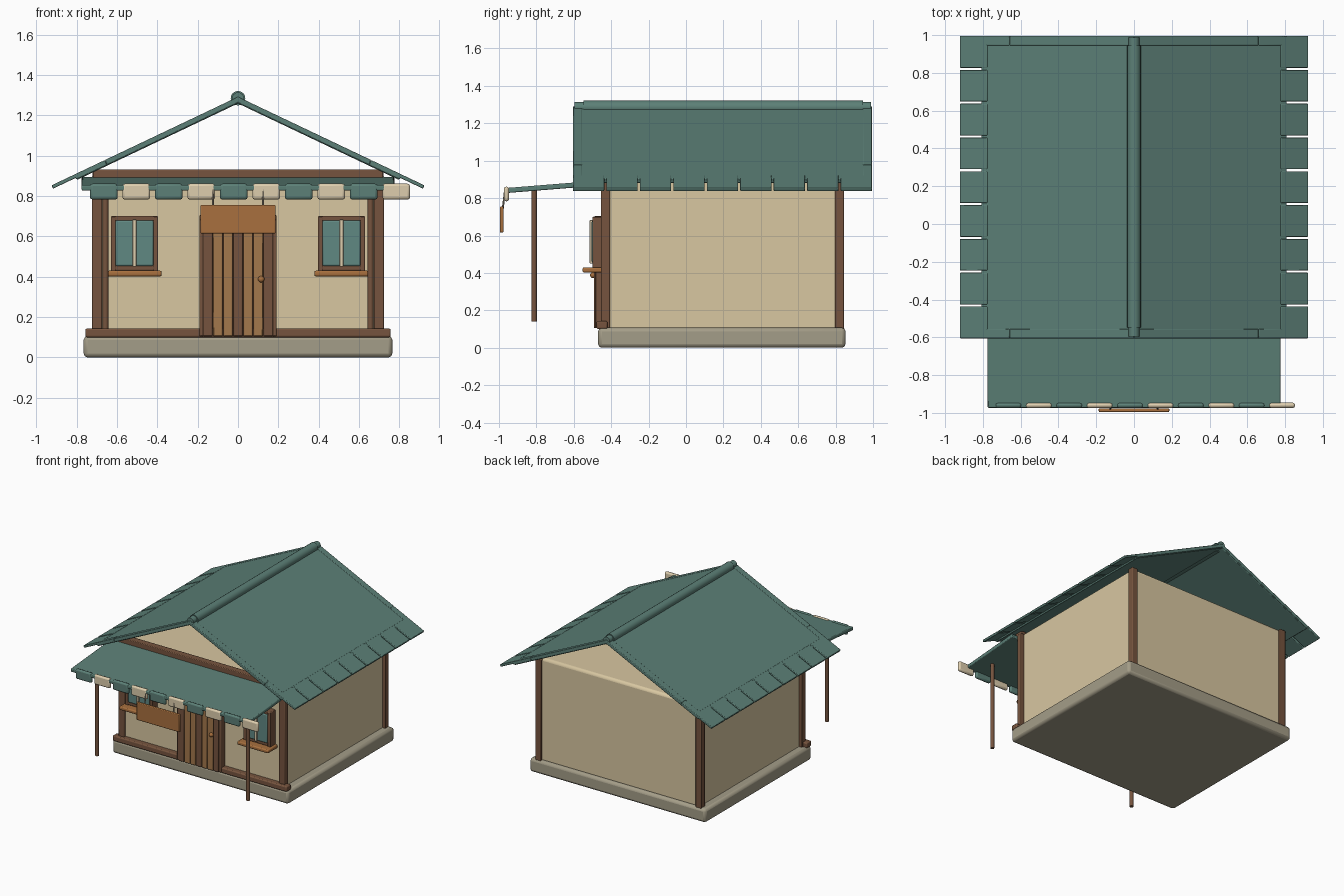
import bpy, bmesh, math
from mathutils import Matrix, Vector

if "Cube" in bpy.data.objects:
    bpy.data.objects.remove(bpy.data.objects["Cube"])


def material(name, r, g, b):
    """Flat material from 0-255 display values."""
    col = [((c / 255 + 0.055) / 1.055) ** 2.4 for c in (r, g, b)] + [1]
    m = bpy.data.materials.new(name)
    m.use_nodes = True
    m.diffuse_color = col
    m.node_tree.nodes["Principled BSDF"].inputs["Base Color"].default_value = col
    return m


TILE = material("green_tile", 92, 128, 119)
PLASTER = material("cream_plaster", 216, 199, 161)
CLOTH = material("pale_cloth", 222, 206, 174)
STONE = material("grey_stone", 164, 157, 136)
DARK = material("dark_wood", 118, 84, 62)
MID = material("mid_wood", 164, 120, 76)
HONEY = material("honey_wood", 168, 112, 62)
GLASS = material("window_glass", 96, 136, 130)
ROPE = material("grey_rope", 150, 140, 122)


def finish(name, bm, mat, matrix, bevel=0.0, segments=2):
    me = bpy.data.meshes.new(name)
    bm.to_mesh(me)
    bm.free()
    me.materials.append(mat)
    ob = bpy.data.objects.new(name, me)
    bpy.context.collection.objects.link(ob)
    ob.matrix_world = matrix
    if bevel:
        mod = ob.modifiers.new("bevel", "BEVEL")
        mod.width, mod.segments = bevel, segments
    bpy.ops.object.select_all(action="DESELECT")
    ob.select_set(True)
    bpy.context.view_layer.objects.active = ob
    bpy.ops.object.shade_smooth_by_angle(angle=math.radians(40))
    return ob


def box(name, mat, x, y, z, bevel=0.005, matrix=Matrix()):
    """Bevelled box from (min, max) pairs, placed by a matrix."""
    lo, hi = Vector((x[0], y[0], z[0])), Vector((x[1], y[1], z[1]))
    bm = bmesh.new()
    bmesh.ops.create_cube(bm, size=1)
    bmesh.ops.scale(bm, vec=hi - lo, verts=bm.verts)
    bmesh.ops.translate(bm, vec=(lo + hi) / 2, verts=bm.verts)
    return finish(name, bm, mat, matrix, bevel)


def rod(name, mat, start, end, radius, sides=16, bevel=0.0):
    a, b = Vector(start), Vector(end)
    bm = bmesh.new()
    bmesh.ops.create_cone(bm, cap_ends=True, segments=sides, radius1=radius,
                          radius2=radius, depth=(b - a).length)
    turn = (b - a).to_track_quat("Z", "Y").to_matrix().to_4x4()
    return finish(name, bm, mat, Matrix.Translation((a + b) / 2) @ turn, bevel)


def span(centre, width):
    return centre - width / 2, centre + width / 2


# Base, walls (open attic above) and timber frame
box("foundation", STONE, (-0.765, 0.765), (-0.47, 0.853), (0, 0.107), 0.02)
box("walls", PLASTER, (-0.7, 0.7), (-0.435, 0.825), (0.09, 0.905), 0.02)
for sx in (-1, 1):
    for label, y in (("front", -0.43), ("back", 0.82)):
        box(label + "_corner_post", DARK, span(sx * 0.698, 0.05), span(y, 0.048), (0.1, 0.9))
box("front_floor_beam", DARK, (-0.757, 0.757), (-0.478, -0.42), (0.1, 0.143), 0.008)
box("front_top_beam", DARK, (-0.72, 0.72), (-0.475, -0.42), (0.87, 0.932))

# Main roof: two slopes with verge boards and separate eave tiles
PITCH = math.atan(0.475)
for sx in (-1, 1):
    slope = Matrix.Translation((0, 0, 1.292)) @ Matrix.Rotation(sx * PITCH, 4, "Y")

    def slope_box(name, s0, s1, y, z):
        box(name, TILE, sorted((sx * s0, sx * s1)), y, z, 0.004, slope)

    slope_box("roof_slope", 0, 0.897, (-0.6, 0.99), (-0.03, -0.002))
    for y in ((-0.605, -0.555), (0.945, 0.995)):
        slope_box("roof_verge_upper", 0, 0.73, y, (-0.026, 0.0))
        slope_box("roof_verge_lower", 0.732, 0.9, y, (-0.026, 0.0))
    for i in range(9):
        slope_box("eave_tile", 0.86, 1.023, span(-0.521 + i * 0.179, 0.168), (-0.018, 0.0))
rod("ridge_roll", TILE, (0, -0.595, 1.285), (0, 0.988, 1.285), 0.029)
rod("ridge_cover", TILE, (0, -0.548, 1.285), (0, 0.945, 1.285), 0.036)

# Front awning with poles
tilt = Matrix.Translation((0, -0.45, 0.895)) @ Matrix.Rotation(math.atan(0.08), 4, "X")
box("awning", TILE, (-0.775, 0.775), (-0.525, 0), (-0.027, 0), 0.006, tilt)
for sx in (-1, 1):
    rod("awning_pole", DARK, (sx * 0.657, -0.812, 0.14), (sx * 0.657, -0.812, 0.845), 0.0145)

# Valance flaps alternate along the awning edge
for i in range(10):
    box("valance_flap", CLOTH if i % 2 else TILE, span(-0.665 + i * 0.161, 0.138),
        (-0.974, -0.946), (0.783, 0.861), 0.012)

# Hanging sign board
box("sign_board", HONEY, (-0.187, 0.187), (-0.995, -0.976), (0.615, 0.755), 0.005)
for x in (-0.125, 0.125):
    rod("sign_rope", ROPE, (x, -0.98, 0.74), (x, -0.968, 0.84), 0.005, 8)

# Plank door in its frame
for sx in (-1, 1):
    box("door_jamb", DARK, span(sx * 0.181, 0.022), (-0.485, -0.43), (0.105, 0.7))
box("door_lintel", DARK, (-0.192, 0.192), (-0.487, -0.43), (0.68, 0.705))
box("door_backing", DARK, (-0.172, 0.172), (-0.475, -0.43), (0.105, 0.69))
for i in range(7):
    box("door_plank", MID if i % 3 else DARK, span(-0.15 + i * 0.05, 0.046),
        (-0.492, -0.46), (0.105, 0.685))
bm = bmesh.new()
bmesh.ops.create_uvsphere(bm, u_segments=16, v_segments=10, radius=0.016)
finish("door_knob", bm, HONEY, Matrix.Translation((0.115, -0.497, 0.388)))

# Windows with frame bars, glass, mullion and sill
for sx in (-1, 1):
    cx = sx * 0.513
    for side in (-1, 1):
        box("window_stile", DARK, span(cx + side * 0.105, 0.025), (-0.5, -0.43), (0.425, 0.7))
    for z in (0.443, 0.688):
        box("window_rail", DARK, span(cx, 0.234), (-0.498, -0.43), span(z, 0.025))
    box("window_glass", GLASS, span(cx, 0.188), (-0.504, -0.44), (0.453, 0.68), 0.008)
    box("window_mullion", CLOTH, span(cx, 0.018), (-0.515, -0.49), (0.45, 0.683), 0.003)
    box("window_sill", HONEY, span(cx, 0.27), (-0.553, -0.43), (0.402, 0.43), 0.008)
